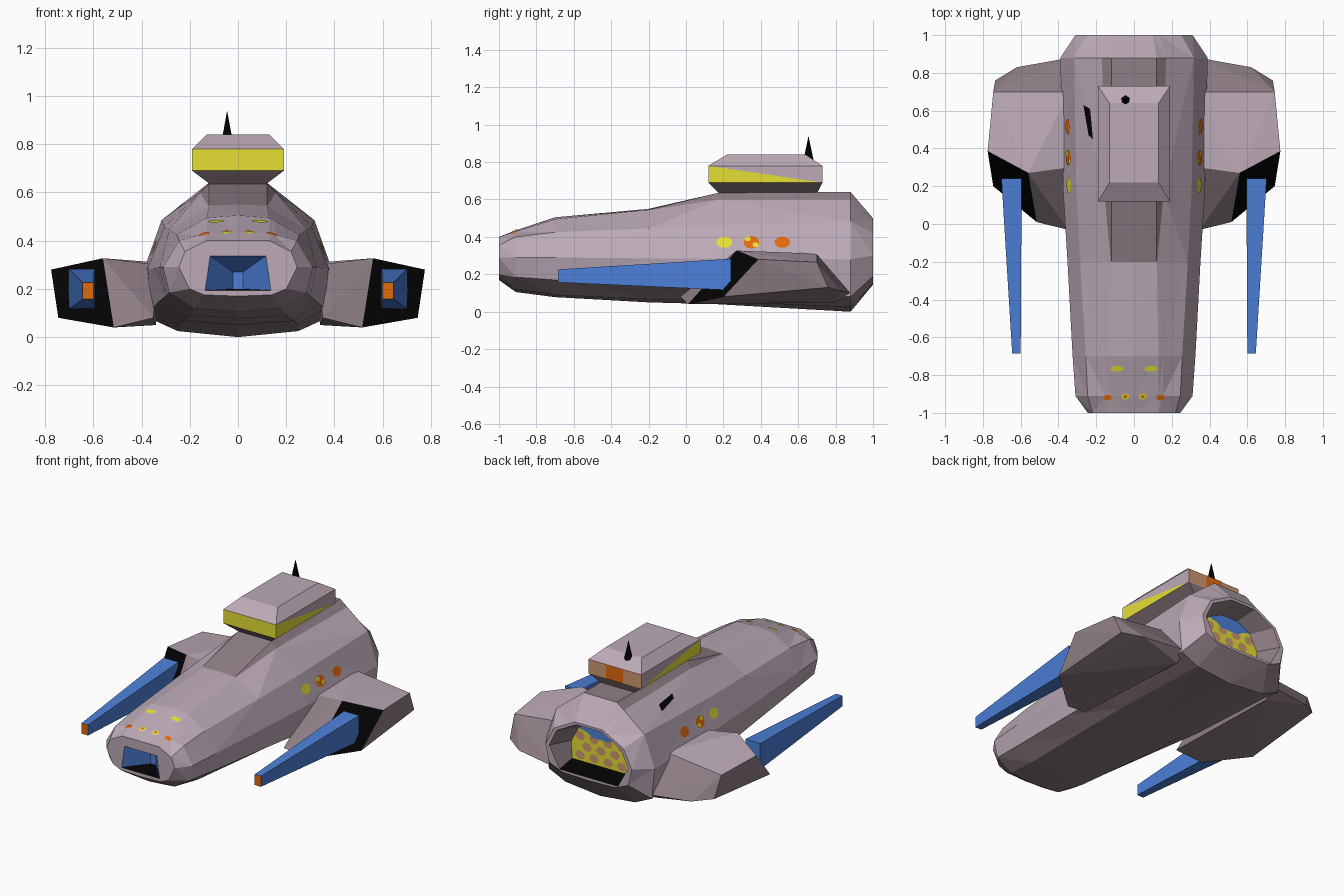
import bpy, bmesh, math
from mathutils import Vector
from mathutils.bvhtree import BVHTree

if "Cube" in bpy.data.objects:
    bpy.data.objects.remove(bpy.data.objects["Cube"])

# colours (sRGB bytes converted to linear)
COLOURS = [("hull_mauve", (188, 170, 183)), ("blue", (76, 127, 216)), ("black", (3, 3, 3)),
           ("yellow", (230, 223, 54)), ("orange", (226, 106, 14)), ("tan", (206, 152, 110)),
           ("dark_mauve", (144, 127, 135))]
MAUVE, BLUE, BLACK, YELLOW, ORANGE, TAN, DARK = range(7)
MATS = []
for label, rgb in COLOURS:
    m = bpy.data.materials.new(label)
    m.diffuse_color = [((c / 255 + 0.055) / 1.055) ** 2.4 if c > 10 else c / 3294 for c in rgb] + [1]
    m.use_nodes = True
    m.node_tree.nodes["Principled BSDF"].inputs["Base Color"].default_value = m.diffuse_color
    MATS.append(m)


def finish(name, bm, recalc=True):
    if recalc:
        bmesh.ops.recalc_face_normals(bm, faces=bm.faces)
    me = bpy.data.meshes.new(name)
    bm.to_mesh(me)
    bm.free()
    for m in MATS:
        me.materials.append(m)
    ob = bpy.data.objects.new(name, me)
    bpy.context.collection.objects.link(ob)
    return ob


def loft(rings, mat=MAUVE):
    """Closed solid through equal-length rings of points."""
    bm = bmesh.new()
    vs = [[bm.verts.new(p) for p in r] for r in rings]
    n = len(vs[0])
    for a, b in zip(vs, vs[1:]):
        for i in range(n):
            j = (i + 1) % n
            bm.faces.new((a[i], a[j], b[j], b[i]))
    bm.faces.new(vs[0])
    bm.faces.new(vs[-1])
    for f in bm.faces:
        f.material_index = mat
    bmesh.ops.recalc_face_normals(bm, faces=bm.faces)
    bm.faces.ensure_lookup_table()
    return bm


def mirror_ring(y, half):
    """Half section (x, z), bottom to top, mirrored into a full ring."""
    left = [(-x, z) for x, z in reversed(half) if x > 0]
    return [(x, y, z) for x, z in list(half) + left]


def mirrored(ob):
    ob.modifiers.new("mirror", 'MIRROR').use_clip = False
    return ob


# hull: cross-sections from nose to tail
SECTIONS = [
    (-1.0, [(0, .17), (.14, .175), (.20, .2), (.245, .29), (.22, .355), (.13, .4), (0, .4)]),
    (-.91, [(0, .105), (.18, .12), (.285, .185), (.31, .29), (.245, .4), (.13, .43), (0, .435)]),
    (-.70, [(0, .078), (.20, .09), (.30, .17), (.325, .29), (.255, .425), (.13, .495), (0, .505)]),
    (-.20, [(0, .05), (.23, .067), (.335, .14), (.352, .285), (.285, .445), (.12, .545), (0, .55)]),
    (.17, [(0, .04), (.245, .055), (.36, .115), (.375, .285), (.305, .458), (.12, .635), (0, .635)]),
    (.88, [(0, .0), (.25, .025), (.37, .08), (.39, .28), (.317, .485), (.12, .64), (0, .64)]),
    (1.0, [(0, .145), (.19, .15), (.285, .19), (.31, .3), (.25, .42), (.1, .5), (0, .5)])]
NECK = [.2, .2, .2, .02, .2, .25, .25]  # share of the roof slope taken by the neck
rings = []
for (y, half), t in zip(SECTIONS, NECK):
    low, top = Vector(half[4]), Vector(half[5])
    rings.append(mirror_ring(y, half[:5] + [tuple(top.lerp(low, t))] + half[5:]))
bm = loft(rings)
for f in bm.faces:
    c = f.calc_center_median()
    if f.normal.z < -.35 and abs(f.normal.y) < .95:  # underside
        f.material_index = DARK
    elif -.2 < c.y < .87 and c.z > .55 and abs(c.x) < .145:  # ramp and neck
        f.material_index = DARK
bmesh.ops.triangulate(bm, faces=[f for f in bm.faces if len(f.verts) == 4])
hull_tree = BVHTree.FromBMesh(bm)
hull = finish("hull", bm)


# nose intake and tail bay, cut into the hull with coloured walls
def pocket(name, outer, inner, y0, y1, end_mat, wall_mat):
    bm = loft([mirror_ring(y0, outer), mirror_ring(y1, inner)])
    for f in bm.faces:
        n = f.normal
        if abs(n.y) > .95:
            f.material_index = end_mat
        else:
            f.material_index = BLACK if n.z < -.7 else wall_mat
    cutter = finish(name, bm)
    cutter.hide_render = True
    cutter.display_type = 'WIRE'
    cut = hull.modifiers.new(name, 'BOOLEAN')
    cut.operation = 'DIFFERENCE'
    cut.solver = 'EXACT'
    cut.object = cutter


pocket("intake_cutter", [(.138, .194), (.117, .338)], [(.02, .2), (.02, .27)], -1.002, -.87, BLUE, BLUE)
BAY_Y = .87
pocket("bay_cutter", [(.21, .163), (.285, .3), (.232, .41), (.09, .485)],
       [(.21, .185), (.215, .3), (.16, .4), (.06, .45)], 1.003, BAY_Y, YELLOW, DARK)

# tail bay panel: tan cells and a blue wedge
bm = bmesh.new()
for row in range(3):
    for col in range(4 - row % 2):
        cx = (col - (3 - row % 2) / 2) * .1
        cz = .225 + row * .062
        f = bm.faces.new([bm.verts.new((cx + .036 * math.cos(a * math.pi / 3), BAY_Y + .004,
                                        cz + .03 * math.sin(a * math.pi / 3))) for a in range(6)])
        f.material_index = TAN
f = bm.faces.new([bm.verts.new((x, BAY_Y + .006, z)) for x, z in
                  ((-.16, .4), (-.1, .385), (-.06, .36), (.06, .36), (.1, .385), (.16, .4),
                   (.06, .448), (-.06, .448))])
f.material_index = BLUE
for f in bm.faces:
    f.normal_update()
    if f.normal.y < 0:
        f.normal_flip()
finish("bay_panel_cells", bm, False)

# cabin: rectangles stacked in z (half width, front y, back y, z)
CABIN = [(.11, .18, .70, .63), (.19, .12, .73, .69), (.19, .12, .73, .78), (.13, .22, .64, .84)]
bm = loft([[(-w, a, z), (w, a, z), (w, b, z), (-w, b, z)] for w, a, b, z in CABIN])
for f in list(bm.faces):
    c = f.calc_center_median()
    if c.z < .68:
        f.material_index = DARK
    if .7 < c.z < .77:
        if f.normal.y < -.9:
            f.material_index = YELLOW
        elif f.normal.y > .9:
            f.material_index = TAN
        else:  # side window: wedge that narrows towards the back
            top = max(f.verts, key=lambda v: v.co.z - v.co.y)
            low = max(f.verts, key=lambda v: v.co.y - v.co.z)
            bmesh.utils.face_split(f, top, low)
for f in bm.faces:
    if len(f.verts) == 3:
        front = sum(v.co.z for v in f.verts) / 3 < .735
        f.material_index = YELLOW if front else MAUVE
finish("cabin", bm)

bm = bmesh.new()
f = bm.faces.new([bm.verts.new(p) for p in
                  ((.06, .735, .69), (-.06, .735, .69), (-.06, .735, .78), (.06, .735, .78))])
f.material_index = ORANGE
finish("cabin_rear_light", bm, False)

# antenna
bm = bmesh.new()
bmesh.ops.create_cone(bm, cap_ends=True, segments=6, radius1=.026, radius2=.001, depth=.12)
bmesh.ops.translate(bm, verts=bm.verts, vec=(-.045, .655, .875))
for f in bm.faces:
    f.material_index = BLACK
finish("antenna", bm)

# side pods: convex block with a black front face, light only on top
FRONT = [(.56, .27, .327), (.775, .385, .28), (.745, .2, .08), (.515, .01, .04)]
REST = [(.34, .3, .3), (.35, -.03, .08), (.34, .7, .31), (.745, .7, .265), (.735, .76, .13),
        (.62, .83, .11), (.34, .88, .1), (.34, .8, .05)]
bm = bmesh.new()
front = [bm.verts.new(p) for p in FRONT]
for p in REST:
    bm.verts.new(p)
bmesh.ops.convex_hull(bm, input=bm.verts)
bmesh.ops.recalc_face_normals(bm, faces=bm.faces)
for f in bm.faces:
    if all(v in front for v in f.verts):
        f.material_index = BLACK
    elif f.normal.z < .85:
        f.material_index = DARK
mirrored(finish("side_pod", bm))

# cannons with orange tips
bm = loft([[(a, y, c), (b, y, c), (b, y, d), (a, y, d)] for y, a, b, c, d in
           ((-.685, .6, .645, .157, .226), (.24, .595, .702, .115, .283))], BLUE)
for f in bm.faces:
    if f.normal.y < -.9:
        f.material_index = ORANGE
mirrored(finish("cannon", bm))


# painted marks, projected onto the hull along a direction
def mark(name, outline, direction, mat, lift=.004):
    d = Vector(direction)
    bm = bmesh.new()
    rim = []
    for p in outline:
        hit, n, _, _ = hull_tree.ray_cast(Vector(p) - d * 2, d)
        if hit:
            rim.append(bm.verts.new(hit + n * lift))
    f = bm.faces.new(rim)
    f.normal_update()
    if f.normal.dot(d) > 0:
        f.normal_flip()
    f.material_index = mat
    finish(name, bm, False)


def ellipse(u, v, ru, rv, n=12):
    return [(u + ru * math.cos(2 * math.pi * i / n), v + rv * math.sin(2 * math.pi * i / n))
            for i in range(n)]


SIDE = [("front_side_light", .205, .37, .043, .03, YELLOW, .004),
        ("middle_side_light", .35, .37, .042, .034, ORANGE, .004),
        ("rear_side_light", .515, .37, .042, .03, ORANGE, .004),
        ("upper_spot", .33, .387, .017, .013, YELLOW, .007),
        ("lower_spot", .372, .356, .017, .013, YELLOW, .007)]
NOSE = [("brow_light", .09, -.765, .035, .016, YELLOW, .004),
        ("outer_nose_light", .14, -.918, .022, .015, ORANGE, .004),
        ("inner_nose_light", .046, -.912, .022, .017, YELLOW, .004),
        ("inner_nose_spot", .046, -.912, .01, .008, ORANGE, .007)]
for side, s in (("right", 1), ("left", -1)):
    for label, y, z, ru, rv, mat, lift in SIDE:
        mark(f"{side}_{label}", [(0, a, b) for a, b in ellipse(y, z, ru, rv)], (-s, 0, 0), mat, lift)
    for label, x, y, ru, rv, mat, lift in NOSE:
        mark(f"{side}_{label}", [(a, b, 0) for a, b in ellipse(s * x, y, ru, rv)], (0, 0, -1), mat, lift)

# roof hatch on the left slope
mark("roof_hatch", [(-.265, .63, 0), (-.23, .61, 0), (-.215, .45, 0), (-.238, .47, 0)], (0, 0, -1), BLACK)
